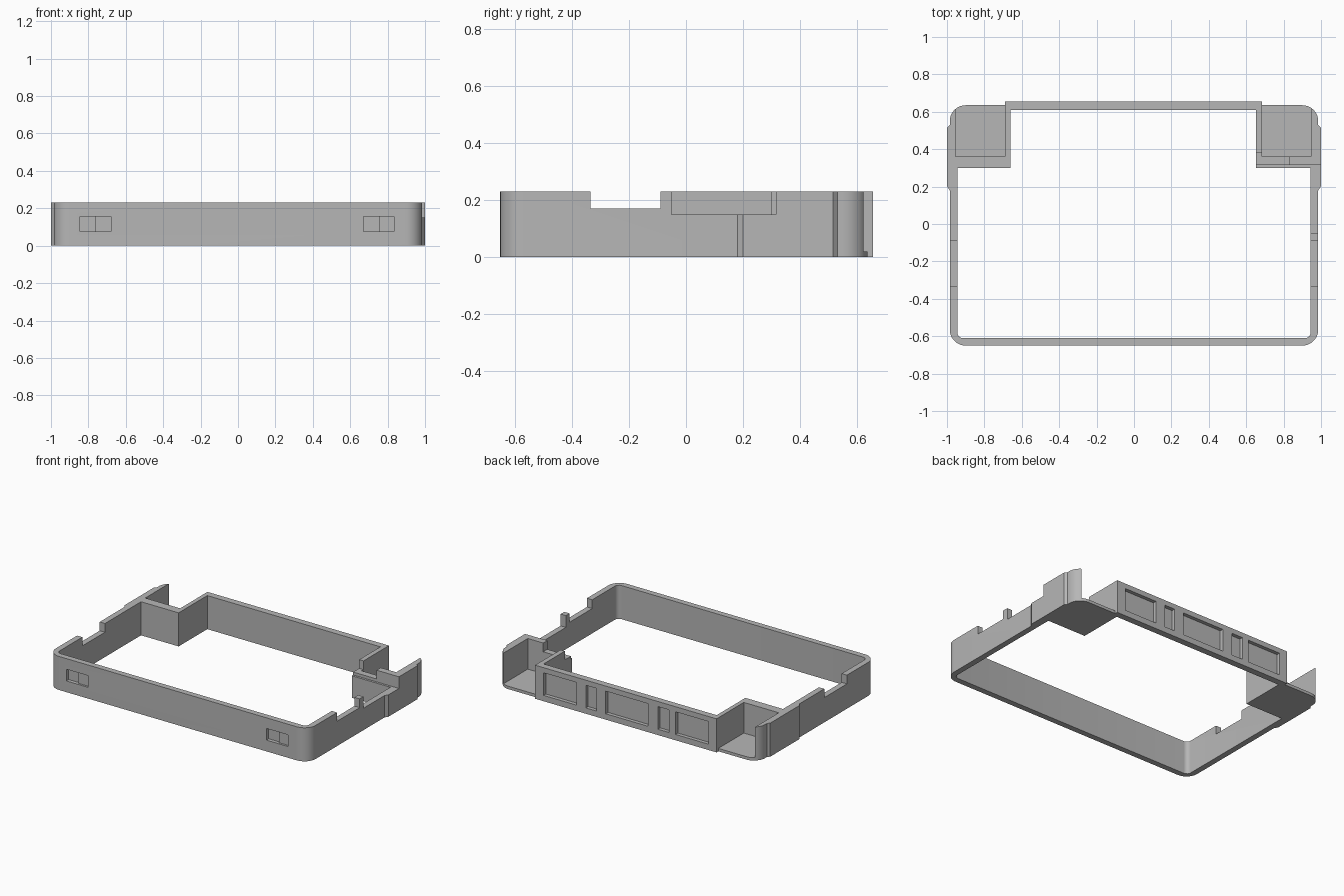
import bpy, bmesh, math

cube = bpy.data.objects.get("Cube")
if cube:
    bpy.data.objects.remove(cube, do_unlink=True)

H = 0.23  # wall height

grey = bpy.data.materials.new("plain grey")
grey.use_nodes = True
colour = (0.47, 0.47, 0.47, 1)
grey.diffuse_color = colour
grey.node_tree.nodes["Principled BSDF"].inputs["Base Color"].default_value = colour


def prism(name, points, z0, z1):
    """Extrude a flat counter-clockwise outline from z0 to z1."""
    bm = bmesh.new()
    face = bm.faces.new([bm.verts.new((x, y, z0)) for x, y in points])
    top = bmesh.ops.extrude_face_region(bm, geom=[face])["geom"]
    bmesh.ops.translate(bm, vec=(0, 0, z1 - z0),
                        verts=[v for v in top if isinstance(v, bmesh.types.BMVert)])
    bmesh.ops.recalc_face_normals(bm, faces=bm.faces)
    mesh = bpy.data.meshes.new(name)
    bm.to_mesh(mesh)
    bm.free()
    mesh.materials.append(grey)
    obj = bpy.data.objects.new(name, mesh)
    bpy.context.collection.objects.link(obj)
    return obj


def box(name, x0, x1, y0, y1, z0, z1):
    return prism(name, [(x0, y0), (x1, y0), (x1, y1), (x0, y1)], z0, z1)


def arc(cx, cy, r, start, steps=10):
    """Quarter circle, counter-clockwise from the start angle in degrees."""
    angles = [math.radians(start + 90 * i / steps) for i in range(steps + 1)]
    return [(cx + r * math.cos(a), cy + r * math.sin(a)) for a in angles]


def combine(target, other, operation):
    """Apply one boolean and remove the helper."""
    other.hide_render = True
    mod = target.modifiers.new("bool", "BOOLEAN")
    mod.operation, mod.object, mod.solver = operation, other, "EXACT"
    bpy.context.view_layer.update()
    evaluated = target.evaluated_get(bpy.context.evaluated_depsgraph_get())
    mesh = bpy.data.meshes.new_from_object(evaluated)
    target.modifiers.clear()
    target.data = mesh
    bpy.data.objects.remove(other, do_unlink=True)


def cut(*dims):
    combine(frame, box("cutter", *dims), "DIFFERENCE")


# Outer block with round corners and a slight bulge on each side
X, FRONT, BACK, R = 0.985, -0.65, 0.635, 0.085
bulge = [(X, 0.18), (0.999, 0.2), (0.999, 0.515), (X, 0.53)]
outline = (arc(-X + R, FRONT + R, R, 180) + arc(X - R, FRONT + R, R, 270) + bulge
           + arc(X - R, BACK - R, R, 0) + arc(-X + R, BACK - R, R, 90)
           + [(-x, y) for x, y in reversed(bulge)])
frame = prism("frame", outline, 0, H)

# Back panel standing proud of the block
combine(frame, box("back_panel", -0.69, 0.685, 0.55, 0.655, 0, H), "UNION")

# Open middle, narrowed between the back pockets
r = 0.03
middle = (arc(-0.945 + r, -0.61 + r, r, 180, 6) + arc(0.945 - r, -0.61 + r, r, 270, 6)
          + [(0.945, 0.3), (0.652, 0.3), (0.652, 0.61),
             (-0.66, 0.61), (-0.66, 0.3), (-0.945, 0.3)])
combine(frame, prism("cutter", middle, -0.1, 0.4), "DIFFERENCE")

# Corner pockets, open to the back and top, with a thin floor
cut(-0.955, -0.69, 0.36, 0.8, 0.02, 0.4)
cut(0.685, 0.947, 0.36, 0.8, 0.02, 0.4)

# Notches in the side walls, and the long low opening on the left
cut(-1.2, 1.2, -0.335, -0.09, 0.17, 0.4)
cut(0.6, 1.2, -0.05, 0.315, 0.15, 0.4)
cut(0.6, 0.83, 0.25, 0.38, 0.17, 0.4)

# Stepped slots in the front wall
for x0, xm, x1 in ((-0.845, -0.765, -0.68), (0.67, 0.755, 0.835)):
    cut(x0, x1, -0.8, FRONT + 0.014, 0.077, 0.157)
    cut(x0, xm, -0.8, FRONT + 0.025, 0.077, 0.157)

# Shallow panels in the back wall
for x0, x1 in ((0.37, 0.62), (0.22, 0.3), (-0.17, 0.15), (-0.33, -0.245), (-0.63, -0.38)):
    cut(x0, x1, 0.63, 0.8, 0.04, 0.195)

# Smooth the round corners, keep the edges sharp
for o in bpy.context.selected_objects:
    o.select_set(False)
frame.select_set(True)
bpy.context.view_layer.objects.active = frame
bpy.ops.object.shade_smooth_by_angle(angle=math.radians(25))
